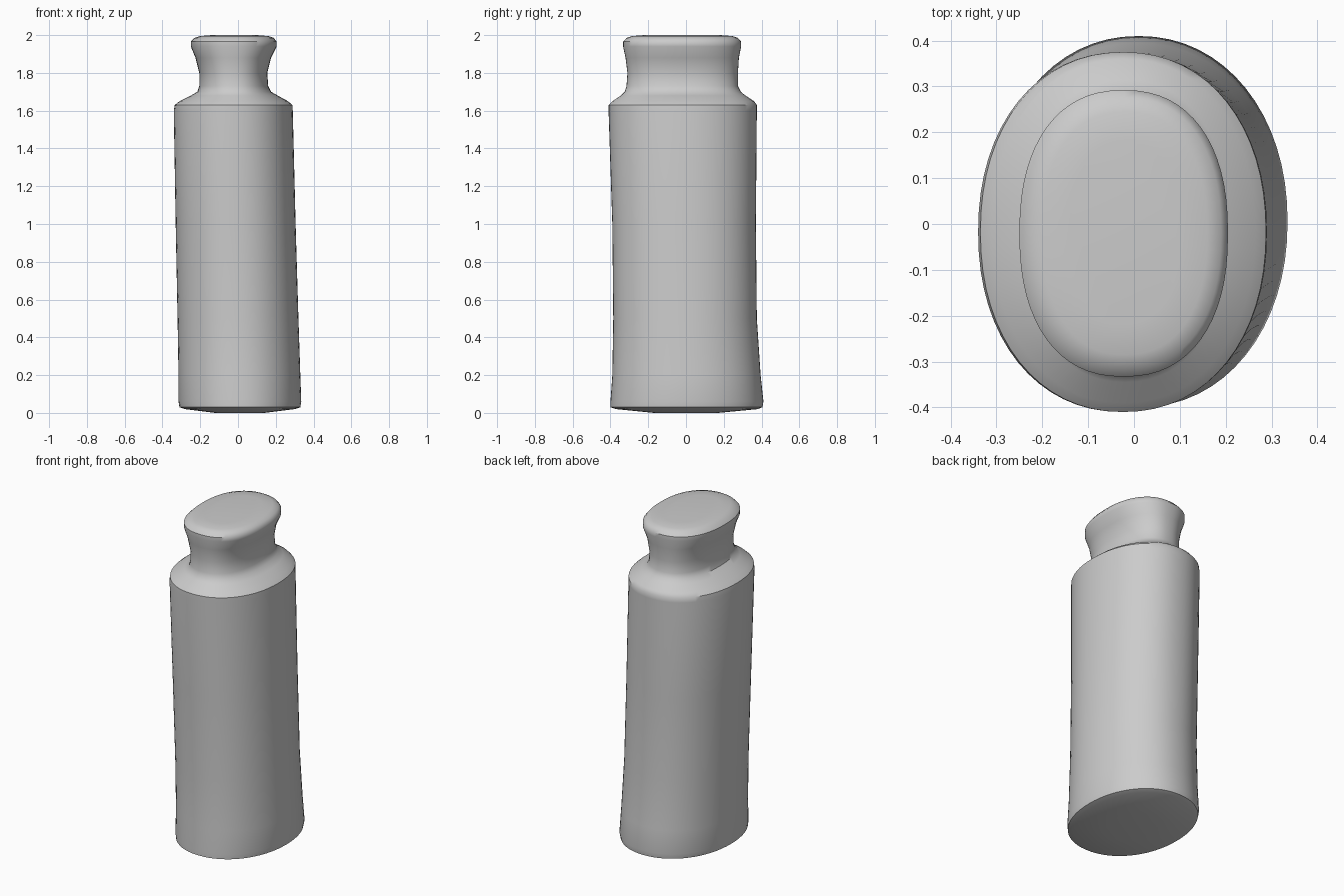
import bpy
import bmesh
from math import cos, sin, tau, copysign, radians

cube = bpy.data.objects.get("Cube")
if cube:
    bpy.data.objects.remove(cube)

grey = bpy.data.materials.new("plain grey")
grey.use_nodes = True
colour = (0.6, 0.6, 0.6, 1)
grey.diffuse_color = colour
grey.node_tree.nodes["Principled BSDF"].inputs["Base Color"].default_value = colour

SIDES = 64


def ring(bm, z, x0, x1, y0, y1, power):
    """One rounded oval cross-section filling the given extents."""
    def bulge(v):
        return copysign(abs(v) ** (2 / power), v)
    cx, cy, rx, ry = (x0 + x1) / 2, (y0 + y1) / 2, (x1 - x0) / 2, (y1 - y0) / 2
    return [bm.verts.new((cx + rx * bulge(cos(tau * i / SIDES)),
                          cy + ry * bulge(sin(tau * i / SIDES)), z))
            for i in range(SIDES)]


def loft(name, sections):
    """Skin the sections from bottom to top and close both ends."""
    bm = bmesh.new()
    rings = [ring(bm, *s) for s in sections]
    for low, high in zip(rings, rings[1:]):
        for i in range(SIDES):
            j = (i + 1) % SIDES
            bm.faces.new((low[i], low[j], high[j], high[i]))
    bm.faces.new(rings[0][::-1])
    bm.faces.new(rings[-1])
    mesh = bpy.data.meshes.new(name)
    bm.to_mesh(mesh)
    bm.free()
    mesh.materials.append(grey)
    obj = bpy.data.objects.new(name, mesh)
    bpy.context.collection.objects.link(obj)
    bpy.ops.object.select_all(action="DESELECT")
    obj.select_set(True)
    bpy.context.view_layer.objects.active = obj
    bpy.ops.object.shade_smooth_by_angle(angle=radians(40))
    return obj


# Leaning body, shoulder, waisted neck and rounded top: z, x range, y range, squareness
loft("bottle", [
    (0.00, -0.12, 0.14, -0.17, 0.17, 2.1),
    (0.02, -0.28, 0.30, -0.37, 0.38, 2.1),
    (0.03, -0.31, 0.33, -0.40, 0.405, 2.1),
    (0.06, -0.315, 0.335, -0.40, 0.41, 2.1),
    (0.20, -0.315, 0.33, -0.39, 0.395, 2.1),
    (0.50, -0.32, 0.32, -0.385, 0.375, 2.1),
    (1.00, -0.33, 0.305, -0.39, 0.37, 2.15),
    (1.60, -0.34, 0.29, -0.41, 0.375, 2.15),
    (1.63, -0.335, 0.288, -0.41, 0.375, 2.15),
    (1.65, -0.31, 0.265, -0.39, 0.36, 2.15),
    (1.68, -0.25, 0.21, -0.345, 0.315, 2.2),
    (1.70, -0.215, 0.175, -0.325, 0.29, 2.3),
    (1.73, -0.205, 0.16, -0.315, 0.275, 2.3),
    (1.80, -0.205, 0.155, -0.31, 0.275, 2.3),
    (1.88, -0.225, 0.175, -0.32, 0.28, 2.3),
    (1.94, -0.25, 0.205, -0.333, 0.292, 2.3),
    (1.965, -0.25, 0.205, -0.333, 0.292, 2.3),
    (1.985, -0.23, 0.19, -0.315, 0.275, 2.3),
    (1.995, -0.20, 0.16, -0.285, 0.245, 2.3),
    (2.00, -0.14, 0.10, -0.22, 0.18, 2.3),
])
